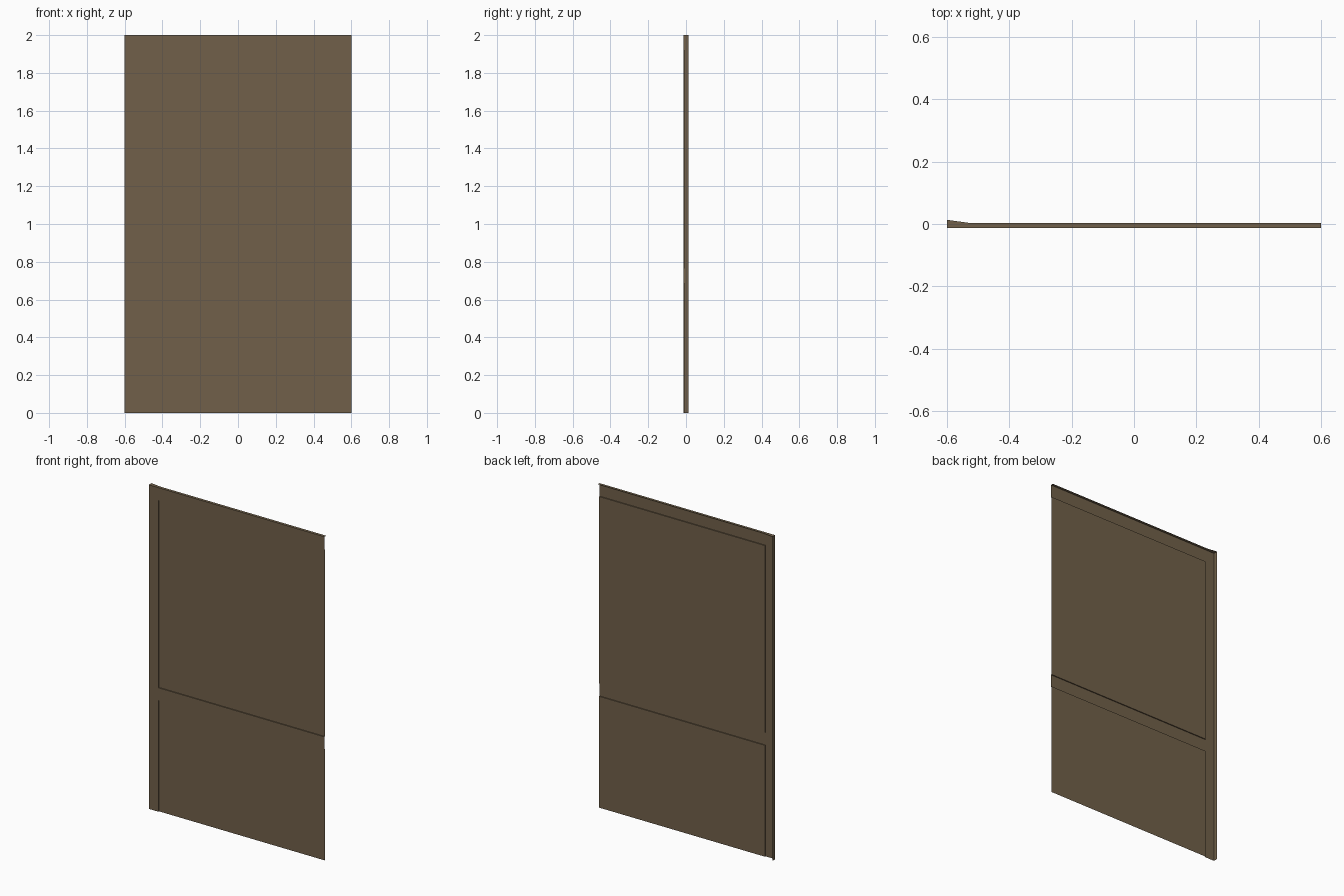
import bpy, bmesh

if "Cube" in bpy.data.objects:
    bpy.data.objects.remove(bpy.data.objects["Cube"])

mat = bpy.data.materials.new("dull brown")
mat.diffuse_color = (0.165, 0.118, 0.068, 1)
mat.use_nodes = True
mat.node_tree.nodes["Principled BSDF"].inputs["Base Color"].default_value = mat.diffuse_color

# key planes of the pressed sheet
L, R, STILE = -0.6, 0.6, -0.533
FRONT, RECESS, LIP, BACK = -0.0135, -0.0075, 0.004, 0.0135
TOP = 2.0


def make_part(name, polygons):
    """Single-skin sheet part from a few polygons, welded together."""
    bm = bmesh.new()
    for poly in polygons:
        bm.faces.new([bm.verts.new(p) for p in poly])
    bmesh.ops.remove_doubles(bm, verts=bm.verts, dist=1e-5)
    mesh = bpy.data.meshes.new(name)
    bm.to_mesh(mesh)
    bm.free()
    mesh.materials.append(mat)
    obj = bpy.data.objects.new(name, mesh)
    bpy.context.collection.objects.link(obj)
    return obj


def upright(x0, x1, z0, z1, y):
    """Quad facing the front."""
    return [(x0, y, z0), (x1, y, z0), (x1, y, z1), (x0, y, z1)]


def level(z, up):
    """Horizontal step between frame and recessed panel."""
    q = [(STILE, FRONT, z), (R, FRONT, z), (R, RECESS, z), (STILE, RECESS, z)]
    return q if up else q[::-1]


def recessed_panel(name, z0, z1, bottom_step):
    """Sunken panel with its step walls, open at the right end."""
    polys = [
        upright(STILE, R, z0, z1, RECESS),
        [(STILE, FRONT, z0), (STILE, RECESS, z0),
         (STILE, RECESS, z1), (STILE, FRONT, z1)],
        level(z1, False),
    ]
    if bottom_step:
        polys.append(level(z0, True))
    make_part(name, polys)


# raised frame: stile and two rails
make_part("left_stile", [upright(L, STILE, 0, TOP, FRONT)])
make_part("top_rail", [upright(STILE, R, 1.92, TOP, FRONT)])
make_part("middle_rail", [upright(STILE, R, 0.687, 0.765, FRONT)])

# sunken panels
recessed_panel("upper_panel", 0.765, 1.92, True)
recessed_panel("lower_panel", 0, 0.687, False)

# folded edges: deep side flange and shallower top flange with tapered corner
make_part("side_flange", [[(L, FRONT, 0), (L, FRONT, TOP),
                           (L, BACK, TOP), (L, BACK, 0)]])
make_part("top_flange", [[(L, FRONT, TOP), (R, FRONT, TOP), (R, LIP, TOP),
                          (STILE, LIP, TOP), (L, BACK, TOP)]])
